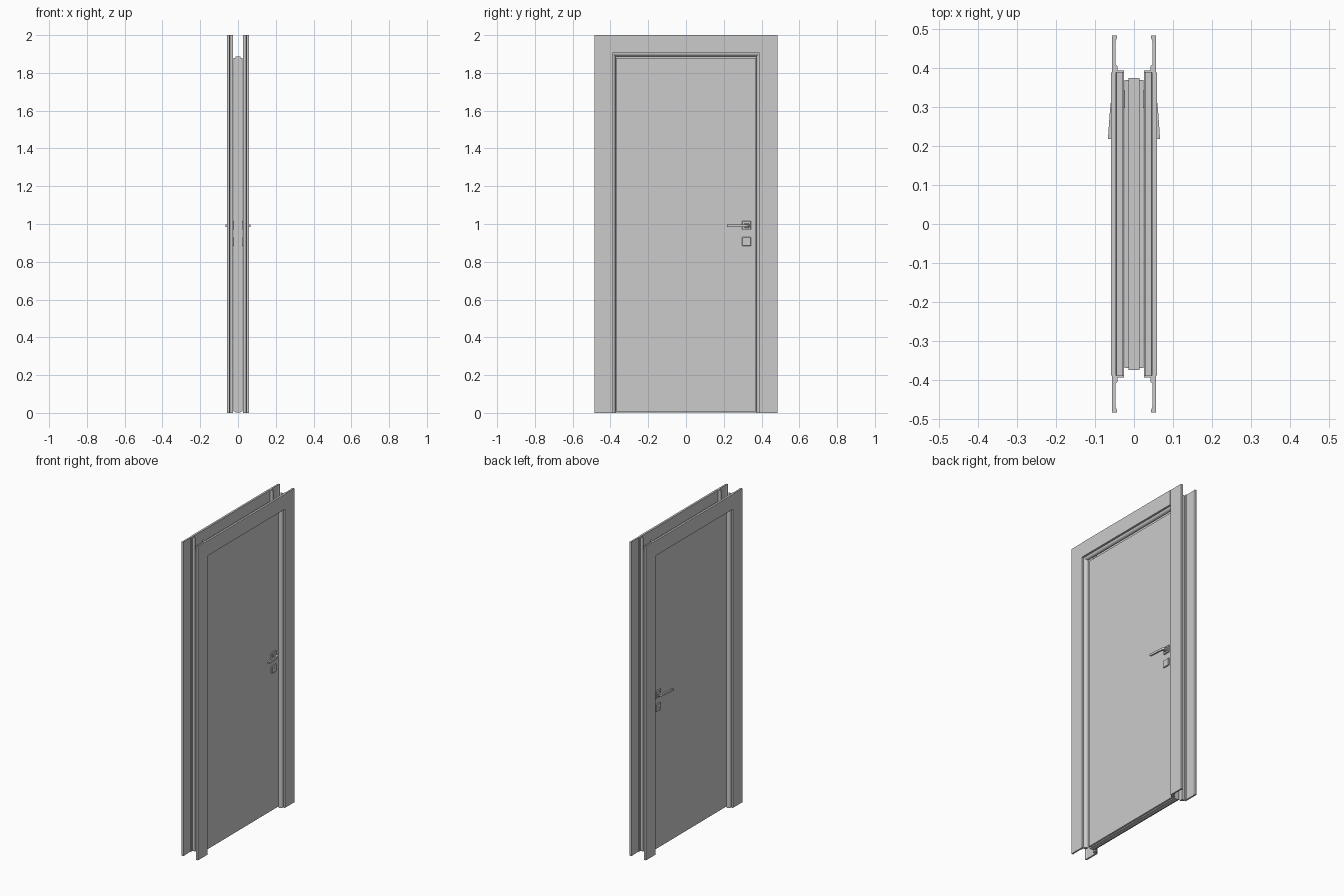
import bpy, bmesh, math
from mathutils import Vector

if "Cube" in bpy.data.objects:
    bpy.data.objects.remove(bpy.data.objects["Cube"])


def make(name, bm, smooth=False):
    bmesh.ops.recalc_face_normals(bm, faces=bm.faces)
    me = bpy.data.meshes.new(name)
    bm.to_mesh(me)
    bm.free()
    ob = bpy.data.objects.new(name, me)
    bpy.context.collection.objects.link(ob)
    if smooth:
        bpy.context.view_layer.objects.active = ob
        ob.select_set(True)
        bpy.ops.object.shade_smooth_by_angle(angle=math.radians(35))
        ob.select_set(False)
    return ob


def extrude(name, pts, a, b, place, smooth=False):
    """Extrude a 2D profile from a to b; place(u, v, w) maps it to 3D."""
    bm = bmesh.new()
    lo = [bm.verts.new(place(u, v, a)) for u, v in pts]
    hi = [bm.verts.new(place(u, v, b)) for u, v in pts]
    bm.faces.new(lo)
    bm.faces.new(hi)
    n = len(pts)
    for i in range(n):
        j = (i + 1) % n
        bm.faces.new((lo[i], lo[j], hi[j], hi[i]))
    return make(name, bm, smooth)


def box(name, lo, hi, bevel=0.0):
    bm = bmesh.new()
    bmesh.ops.create_cube(bm, size=1)
    for v in bm.verts:
        v.co = Vector([lo[i] + (hi[i] - lo[i]) * (v.co[i] + 0.5) for i in range(3)])
    if bevel:
        bmesh.ops.bevel(bm, geom=bm.edges[:], offset=bevel, segments=1, affect='EDGES')
    return make(name, bm)


# Door leaf: two skins' worth of panel with a narrower projecting core
box("door_panel", (-0.025, -0.37, 0.008), (0.025, 0.37, 1.88))
box("door_core", (-0.014, -0.375, 0.001), (0.014, 0.375, 1.887))

# Casing section: thin plate with lips and a tongue (x, distance outward)
casing = [(.057, .39), (.057, .485), (.044, .485), (.044, .478), (.047, .472),
          (.047, .41), (.043, .406), (.043, .395), (.026, .395), (.026, .39)]
# Rounded stop section between the casing and the door
stop = [(.0255, .39), (.0255, .373)]
for i in range(9):
    t = math.pi / 2 * i / 8
    stop.append((.030 + .016 * math.sin(t), .389 - .016 * math.cos(t)))
stop.append((.046, .39))

for sx, face in ((1, "right"), (-1, "left")):
    # Upright casings and stops on both edges
    for sy, end in ((1, "back"), (-1, "front")):
        def up(u, v, w):
            return (sx * u, sy * v, w)
        extrude(f"casing_{face}_{end}", casing, 0, 2, up)
        extrude(f"stop_{face}_{end}", stop, 0, 1.905, up, True)

    # Head casing and head stop
    extrude(f"head_casing_{face}", casing, -.39, .39,
            lambda u, v, w: (sx * (u + .002), w, 1.515 + v))
    extrude(f"head_stop_{face}", stop, -.39, .39,
            lambda u, v, w: (sx * u, w, 1.515 + v), True)

    # Square roses: handle plate and keyhole plate
    for z, label in ((.993, "handle_rose"), (.907, "key_rose")):
        x0, x1 = sorted((sx * .024, sx * .033))
        box(f"{label}_{face}", (x0, .297, z - .023), (x1, .344, z + .023), .002)
    x0, x1 = sorted((sx * .03, sx * .0345))
    box(f"key_cover_{face}", (x0, .318, .904), (x1, .323, .910))

    # Lever: neck and bowed grip drawn in plan, extruded vertically
    lever = [(.032, .331), (.050, .331), (.0565, .325), (.060, .310), (.062, .290),
             (.0645, .255), (.067, .218), (.057, .218), (.054, .255), (.052, .290),
             (.050, .306), (.046, .313), (.032, .313)]
    extrude(f"lever_{face}", lever, .984, .997,
            lambda u, v, w: (sx * u, v, w), True)
    x0, x1 = sorted((sx * .032, sx * .042))
    box(f"lever_collar_{face}", (x0, .309, .980), (x1, .335, 1.003), .002)
